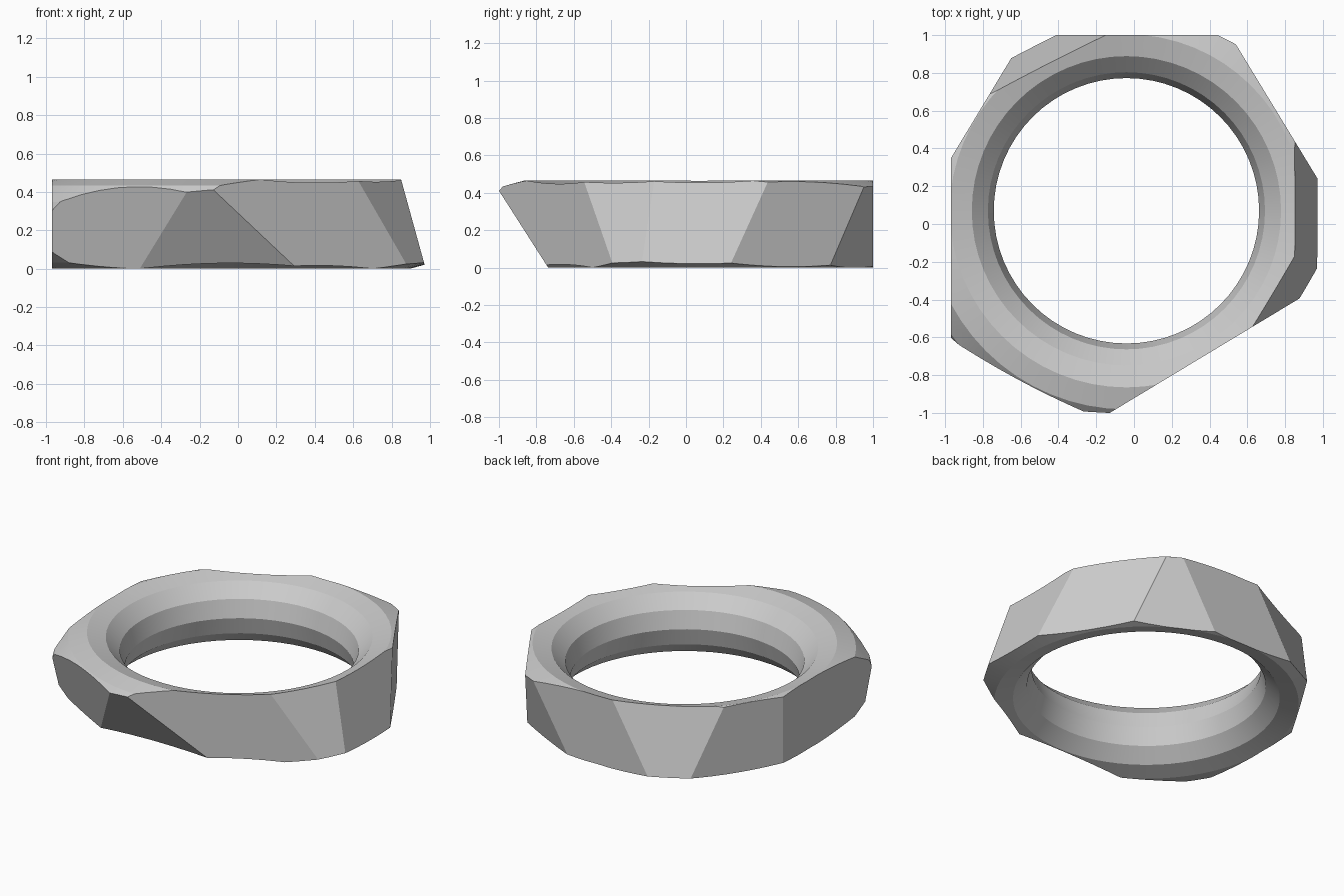
import bpy, bmesh, math
from mathutils import Vector

if "Cube" in bpy.data.objects:
    bpy.data.objects.remove(bpy.data.objects["Cube"], do_unlink=True)

CENTRE = Vector((-0.04, 0.07, 0.2325))
RING, TUBE = 0.935, 0.2325
SIDES, STEPS = 12, 64

grey = bpy.data.materials.new("plain grey")
grey.use_nodes = True
colour = (0.6, 0.6, 0.6, 1)
grey.diffuse_color = colour
grey.node_tree.nodes["Principled BSDF"].inputs["Base Color"].default_value = colour

# Twelve-sided tube turned into a ring
bm = bmesh.new()
loops = []
for i in range(STEPS):
    a = math.tau * i / STEPS
    loop = []
    for j in range(SIDES):
        b = math.tau * j / SIDES
        r = RING + TUBE * math.cos(b)
        offset = Vector((r * math.cos(a), r * math.sin(a), TUBE * math.sin(b)))
        loop.append(bm.verts.new(CENTRE + offset))
    loops.append(loop)
for i in range(STEPS):
    here, there = loops[i], loops[(i + 1) % STEPS]
    for j in range(SIDES):
        k = (j + 1) % SIDES
        bm.faces.new((here[j], there[j], there[k], here[k]))

# Flat outer facets: heading in degrees, distance from origin at z = 0, outward lean per unit height
facets = [
    (180, 0.97, 0), (90, 1.0, 0),
    (31.3, 0.955, 0), (148.9, 1.01, 0), (301.1, 0.79, 0),
    (0, 0.978, -0.276), (-31, 0.962, -0.315),
    (117, 1.083, -0.267), (63.4, 0.977, 0.267),
    (270, 0.737, 0.64), (243, 0.889, 0.292),
]
for heading, distance, lean in facets:
    a = math.radians(heading)
    out = Vector((math.cos(a), math.sin(a), 0))
    normal = Vector((out.x, out.y, -lean)).normalized()
    cut = bmesh.ops.bisect_plane(
        bm, geom=bm.verts[:] + bm.edges[:] + bm.faces[:], dist=1e-5,
        plane_co=out * distance, plane_no=normal, clear_outer=True)
    rim = [e for e in bm.edges if e.is_boundary]
    bmesh.ops.holes_fill(bm, edges=rim, sides=0)

bmesh.ops.recalc_face_normals(bm, faces=bm.faces[:])
mesh = bpy.data.meshes.new("faceted_ring")
bm.to_mesh(mesh)
bm.free()
mesh.materials.append(grey)
ring = bpy.data.objects.new("faceted_ring", mesh)
bpy.context.collection.objects.link(ring)

# Smooth round the ring, crisp between bands and facets
bpy.ops.object.select_all(action="DESELECT")
ring.select_set(True)
bpy.context.view_layer.objects.active = ring
bpy.ops.object.shade_smooth_by_angle(angle=math.radians(14))
